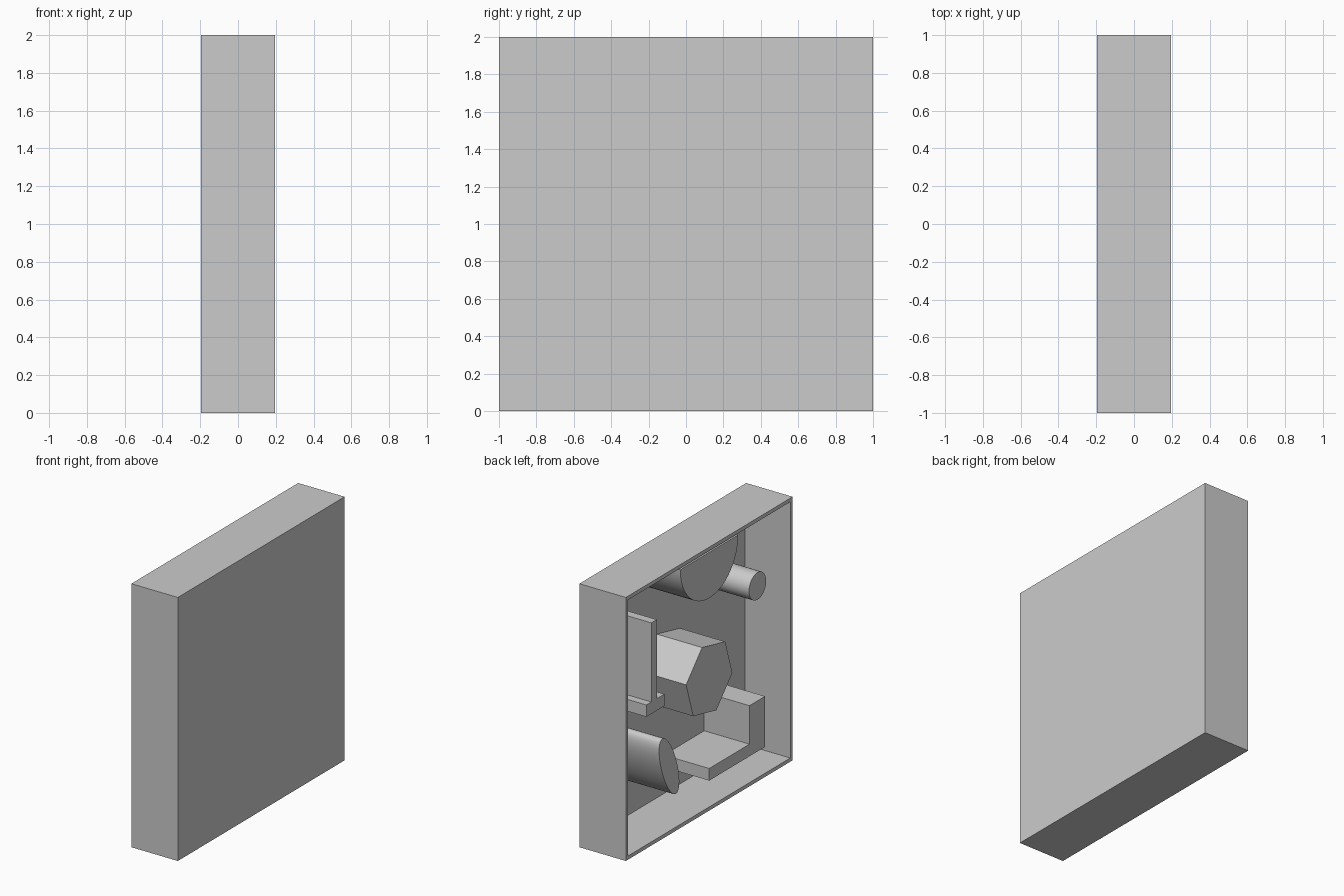
import bpy, bmesh, math
from mathutils import Vector

if "Cube" in bpy.data.objects:
    bpy.data.objects.remove(bpy.data.objects["Cube"])

HALF = 0.195    # half depth of the case (x)
WALL = 0.04     # rim thickness
PANEL = 0.01    # closed panel thickness


def finish(bm, name, smooth=False):
    bmesh.ops.recalc_face_normals(bm, faces=bm.faces)
    me = bpy.data.meshes.new(name)
    bm.to_mesh(me)
    bm.free()
    ob = bpy.data.objects.new(name, me)
    bpy.context.collection.objects.link(ob)
    if smooth:
        bpy.ops.object.select_all(action='DESELECT')
        ob.select_set(True)
        bpy.context.view_layer.objects.active = ob
        bpy.ops.object.shade_smooth_by_angle(angle=math.radians(30))
    return ob


def prism(name, profile, smooth=False):
    """Extrude a (y, z) profile from the open side to inside the panel."""
    bm = bmesh.new()
    face = bm.faces.new([bm.verts.new((-HALF, y, z)) for y, z in profile])
    ext = bmesh.ops.extrude_face_region(bm, geom=[face], use_keep_orig=True)
    verts = [g for g in ext["geom"] if isinstance(g, bmesh.types.BMVert)]
    bmesh.ops.translate(bm, verts=verts, vec=(2 * HALF - PANEL / 2, 0, 0))
    return finish(bm, name, smooth)


def arc(cy, cz, a, b, n, start=0.0, sweep=360.0, tilt=0.0):
    """Points of an ellipse or arc in the y-z plane, angles in degrees."""
    count = n if sweep == 360.0 else n + 1
    t0 = math.radians(tilt)
    pts = []
    for i in range(count):
        t = math.radians(start + sweep * i / n)
        y, z = a * math.cos(t), b * math.sin(t)
        pts.append((cy + y * math.cos(t0) - z * math.sin(t0),
                    cz + y * math.sin(t0) + z * math.cos(t0)))
    return pts


# Shallow square case, open on the -x side
bm = bmesh.new()
bmesh.ops.create_cube(bm, size=1)
for v in bm.verts:
    v.co = Vector((v.co.x * 2 * HALF, v.co.y * 2, v.co.z * 2 + 1))
opening = min(bm.faces, key=lambda f: f.calc_center_median().x)
bmesh.ops.inset_region(bm, faces=[opening], thickness=WALL)
inner = bmesh.ops.extrude_discrete_faces(bm, faces=[opening])["faces"][0]
bmesh.ops.translate(bm, verts=inner.verts, vec=(2 * HALF - PANEL, 0, 0))
finish(bm, "case")

# Round shapes
prism("half_round_block", arc(0, 2 - WALL, 0.347, 0.347, 32, 180, 180), True)
prism("round_peg", arc(-0.58, 1.483, 0.103, 0.103, 48), True)
prism("oval_peg", arc(0.48, 0.52, 0.255, 0.085, 64, tilt=69), True)

# Hexagonal block in the middle
prism("hexagon_block", arc(0, 1, 0.284, 0.284, 6, start=12.4))

# L-shaped block
prism("l_block", [(0, 0.228), (0, 0.32), (-0.483, 0.32), (-0.483, 0.612),
                  (-0.67, 0.612), (-0.67, 0.228)])

# Upside-down T block
prism("t_block", [(0.754, 1.0), (0.754, 1.09), (0.694, 1.09), (0.694, 1.69),
                  (0.628, 1.69), (0.628, 1.09), (0.538, 1.09), (0.538, 1.0)])
